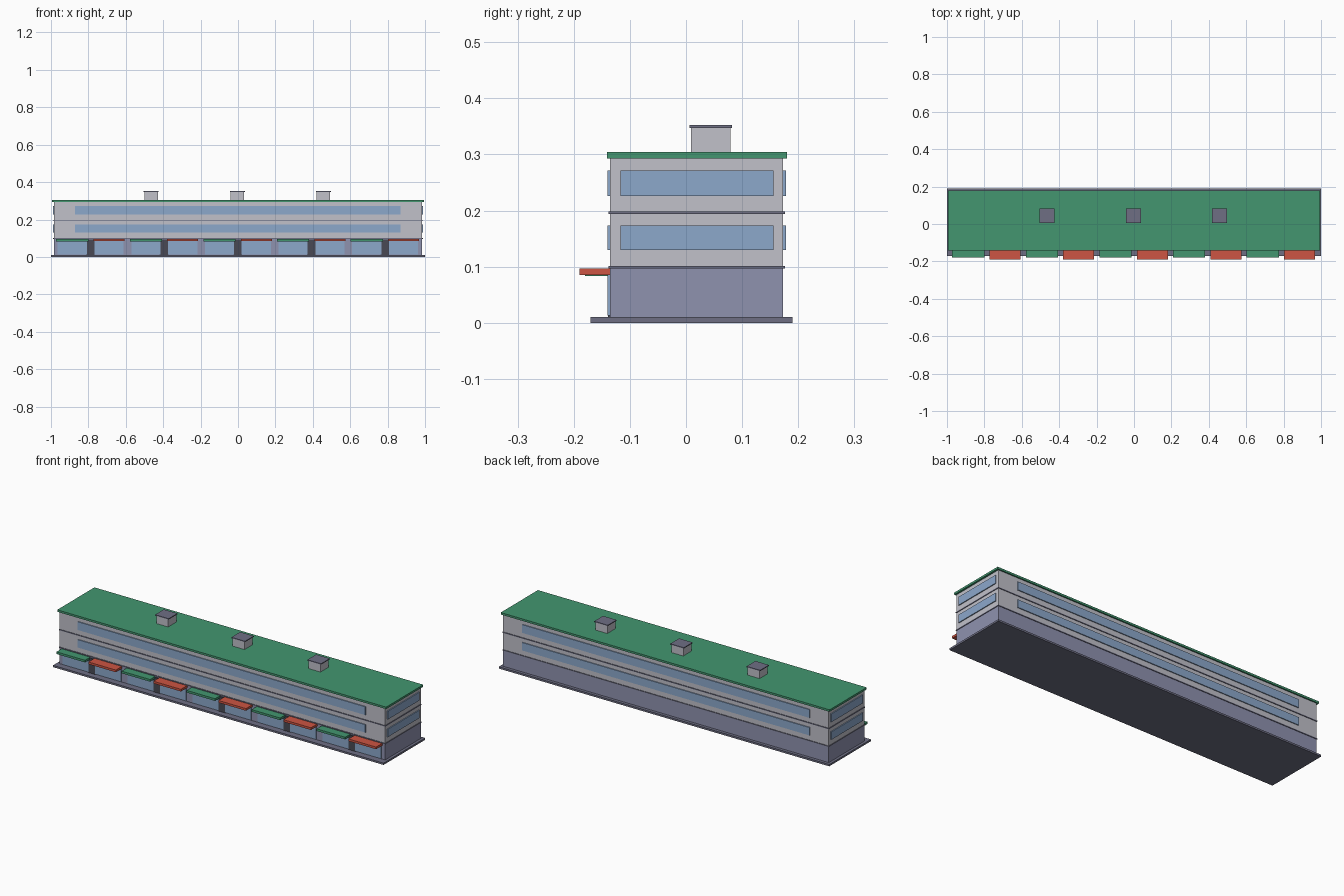
import bpy

old = bpy.data.objects.get("Cube")
if old:
    bpy.data.objects.remove(old, do_unlink=True)


def material(name, rgb):
    """Flat material from 0-255 display values, converted to linear."""
    lin = [((c / 255 + 0.055) / 1.055) ** 2.4 for c in rgb] + [1]
    m = bpy.data.materials.new(name)
    m.use_nodes = True
    m.diffuse_color = lin
    m.node_tree.nodes["Principled BSDF"].inputs["Base Color"].default_value = lin
    return m


GREEN = material("green", (67, 150, 112))
RED = material("red", (205, 85, 67))
GLASS = material("blue glass", (140, 168, 203))
WALL = material("light grey wall", (193, 193, 202))
LILAC = material("lilac wall", (143, 146, 175))
TRIM = material("slate trim", (110, 111, 132))
DARK = material("dark door", (72, 73, 84))


def box(name, mat, x, y, z):
    """Box spanning the (low, high) pairs x, y, z."""
    spans = (x, y, z)
    bpy.ops.mesh.primitive_cube_add(size=1)
    ob = bpy.context.object
    ob.name = name
    for v in ob.data.vertices:
        v.co = [(a + b) / 2 + c * (b - a) for c, (a, b) in zip(v.co, spans)]
    ob.data.materials.append(mat)
    return ob


def around(c, half):
    return (c - half, c + half)


FRONT, BACK, SIDE = -0.135, 0.173, 0.985
PROUD = 0.005

# Main body
box("base_slab", TRIM, (-1, 1), (-0.17, 0.19), (0, 0.01))
box("ground_floor", LILAC, (-SIDE, SIDE), (FRONT, BACK), (0.01, 0.098))
box("upper_floors", WALL, (-SIDE, SIDE), (FRONT, BACK), (0.098, 0.294))
box("roof", GREEN, (-0.995, 0.995), (-0.141, 0.18), (0.293, 0.304))

# Floor bands
for z in (0.099, 0.196):
    box("floor_band", TRIM, around(0, SIDE + 0.003),
        (FRONT - 0.003, BACK + 0.003), around(z, 0.0025))

# Strip windows on all four sides of both upper floors
for z in ((0.13, 0.173), (0.226, 0.271)):
    box("front_window", GLASS, (-0.872, 0.868), (FRONT - PROUD, FRONT), z)
    box("back_window", GLASS, (-0.872, 0.868), (BACK, BACK + PROUD), z)
    box("left_window", GLASS, (SIDE, SIDE + PROUD), (-0.117, 0.156), z)
    box("right_window", GLASS, (-SIDE - PROUD, -SIDE), (-0.117, 0.156), z)

# Shop windows with alternating awnings
for i in range(10):
    x = -0.886 + 0.1968 * i
    box("shop_window", GLASS, around(x, 0.078), (FRONT - PROUD, FRONT), (0.013, 0.088))
    if i % 2:
        box("red_awning", RED, around(x, 0.083), (-0.19, FRONT), (0.085, 0.097))
    else:
        box("green_awning", GREEN, around(x, 0.086), (-0.18, FRONT), (0.083, 0.095))

# Doors between shop pairs
for i in range(5):
    x = -0.789 + 0.3936 * i
    box("door", DARK, around(x, 0.023), (FRONT - 0.004, FRONT), (0.01, 0.092))

# Roof vents
for x in (-0.465, -0.003, 0.457):
    box("roof_vent", WALL, around(x, 0.036), (0.009, 0.079), (0.303, 0.348))
    box("vent_cap", TRIM, around(x, 0.041), (0.006, 0.082), (0.347, 0.352))
